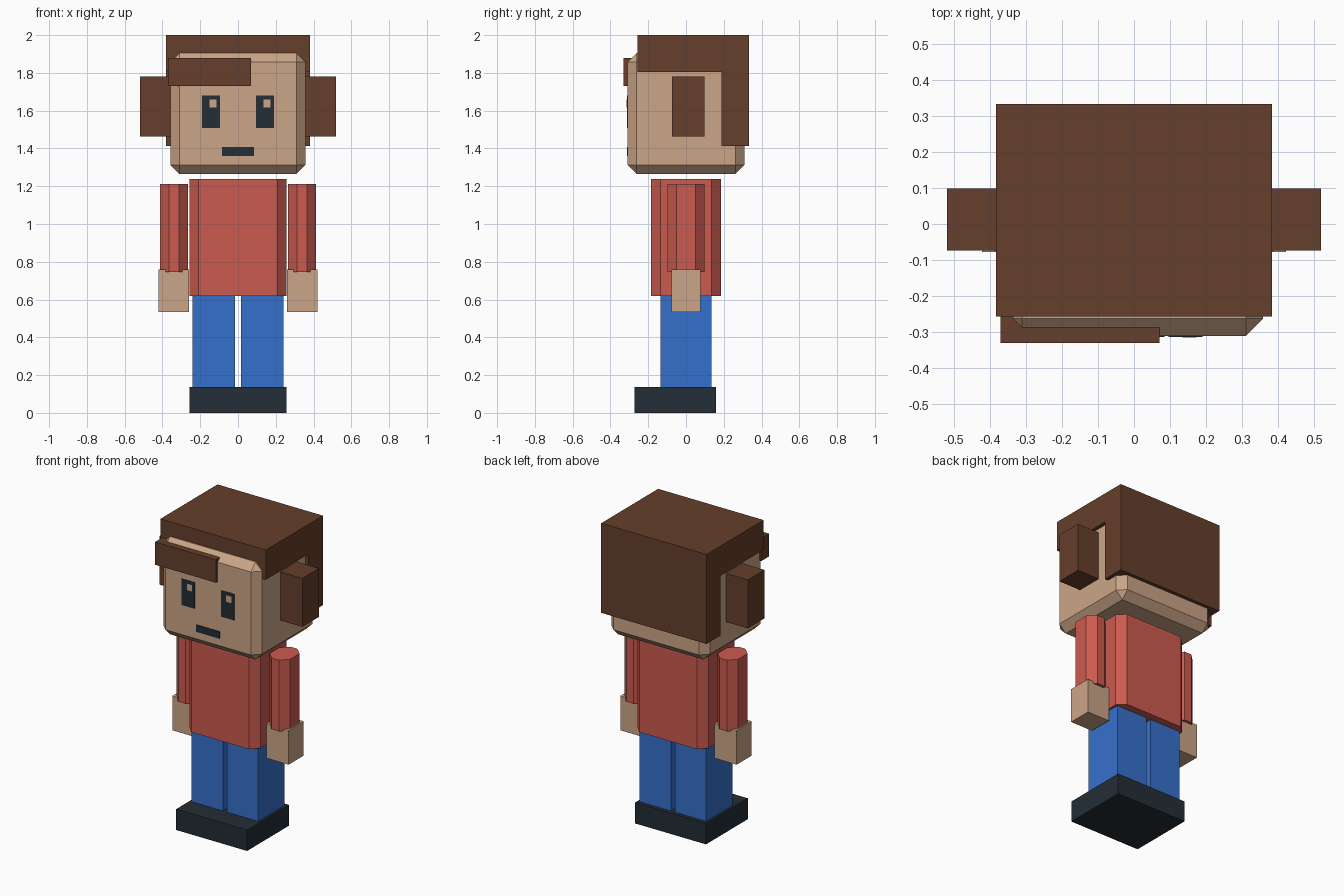
import bpy
import bmesh
from mathutils import Vector

cube = bpy.data.objects.get("Cube")
if cube:
    bpy.data.objects.remove(cube, do_unlink=True)


def material(name, rgb):
    """Flat colour given as 0-255 display values, stored as linear."""
    linear = [((c / 255 + 0.055) / 1.055) ** 2.4 for c in rgb]
    mat = bpy.data.materials.new(name)
    mat.use_nodes = True
    mat.diffuse_color = (*linear, 1)
    mat.node_tree.nodes["Principled BSDF"].inputs["Base Color"].default_value = (*linear, 1)
    return mat


skin = material("skin", (203, 165, 135))
brown = material("brown hair", (102, 63, 43))
red = material("red shirt", (203, 91, 79))
blue = material("blue trousers", (54, 112, 204))
dark = material("dark slate", (35, 46, 54))


def finish(name, bm, mat):
    bmesh.ops.recalc_face_normals(bm, faces=bm.faces)
    mesh = bpy.data.meshes.new(name)
    bm.to_mesh(mesh)
    bm.free()
    mesh.materials.append(mat)
    obj = bpy.data.objects.new(name, mesh)
    bpy.context.collection.objects.link(obj)
    return obj


def box(name, xs, ys, zs, mat, chamfer=0, upright_only=False):
    """Box spanning the given ranges, with optional single-cut chamfers."""
    bm = bmesh.new()
    bmesh.ops.create_cube(bm, size=1)
    spans = (xs, ys, zs)
    for v in bm.verts:
        v.co = Vector([(a + b) / 2 + c * (b - a) for c, (a, b) in zip(v.co, spans)])
    if chamfer:
        edges = [e for e in bm.edges if not upright_only
                 or abs(e.verts[0].co.z - e.verts[1].co.z) > 0.01]
        bmesh.ops.bevel(bm, geom=edges, offset=chamfer, segments=1,
                        profile=0.5, affect='EDGES')
    return finish(name, bm, mat)


def pair(name, xs, ys, zs, mat, **options):
    """Matching boxes on the left (+x) and right (-x)."""
    box("left_" + name, xs, ys, zs, mat, **options)
    box("right_" + name, (-xs[1], -xs[0]), ys, zs, mat, **options)


# Shoes and legs
box("shoes", (-0.257, 0.257), (-0.273, 0.16), (0, 0.137), dark)
pair("leg", (0.016, 0.241), (-0.135, 0.135), (0.13, 0.63), blue)

# Torso, arms and hands
box("torso", (-0.257, 0.257), (-0.184, 0.184), (0.62, 1.238), red,
    chamfer=0.048, upright_only=True)
pair("arm", (0.264, 0.412), (-0.097, 0.097), (0.745, 1.212), red,
     chamfer=0.048, upright_only=True)
pair("hand", (0.26, 0.422), (-0.078, 0.078), (0.535, 0.76), skin)

# Head
box("head", (-0.358, 0.358), (-0.31, 0.31), (1.265, 1.905), skin, chamfer=0.048)

# Hair: an L-shaped side profile covering the top and back
bm = bmesh.new()
profile = [(-0.257, 1.805), (-0.257, 2), (0.333, 2),
           (0.333, 1.413), (0.187, 1.413), (0.187, 1.805)]
side = bm.faces.new([bm.verts.new((-0.382, y, z)) for y, z in profile])
extruded = bmesh.ops.extrude_face_region(bm, geom=[side])["geom"]
bmesh.ops.translate(bm, vec=(0.764, 0, 0),
                    verts=[g for g in extruded if isinstance(g, bmesh.types.BMVert)])
finish("hair", bm, brown)

# Fringe and side bunches
box("fringe", (-0.37, 0.07), (-0.33, -0.25), (1.73, 1.88), brown)
pair("hair_bunch", (0.35, 0.518), (-0.073, 0.099), (1.462, 1.78), brown)

# Face: thin plates for eyes, eye highlights and mouth
pair("eye", (0.096, 0.19), (-0.313, -0.308), (1.508, 1.68), dark)
for label, centre in (("left", 0.154), ("right", -0.132)):
    box(label + "_eye_highlight", (centre - 0.019, centre + 0.019),
        (-0.315, -0.31), (1.617, 1.66), skin)
box("mouth", (-0.085, 0.085), (-0.313, -0.308), (1.36, 1.407), dark)
